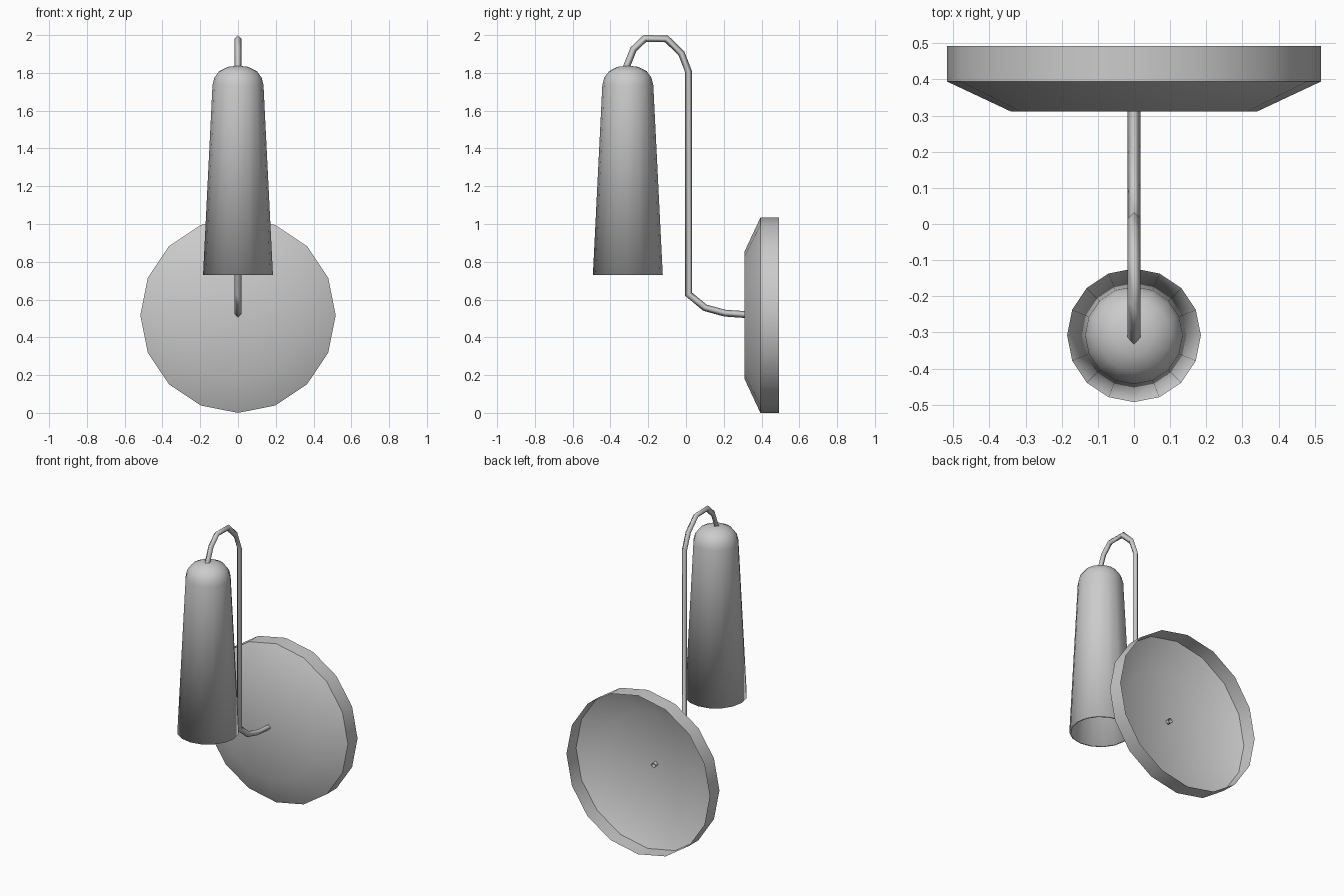
import bpy, bmesh, math
from mathutils import Vector, Matrix

if "Cube" in bpy.data.objects:
    bpy.data.objects.remove(bpy.data.objects["Cube"])


def make_object(name, bm, angle):
    bmesh.ops.recalc_face_normals(bm, faces=bm.faces)
    me = bpy.data.meshes.new(name)
    bm.to_mesh(me)
    bm.free()
    ob = bpy.data.objects.new(name, me)
    bpy.context.collection.objects.link(ob)
    bpy.ops.object.select_all(action='DESELECT')
    ob.select_set(True)
    bpy.context.view_layer.objects.active = ob
    bpy.ops.object.shade_smooth_by_angle(angle=math.radians(angle))
    return ob


def lathe(name, profile, matrix, sides=16):
    """Revolve (radius, height) points around the local z axis."""
    bm = bmesh.new()
    verts = [bm.verts.new((r, 0, h)) for r, h in profile]
    edges = [bm.edges.new(p) for p in zip(verts, verts[1:])]
    bmesh.ops.spin(bm, geom=verts + edges, axis=(0, 0, 1), cent=(0, 0, 0),
                   angle=math.tau, steps=sides, use_duplicate=False)
    bmesh.ops.remove_doubles(bm, verts=bm.verts, dist=0.0005)
    bm.transform(matrix)
    return make_object(name, bm, 40)


def square_tube(name, path, r):
    """Sweep a diamond section along a path of (y, z) points with mitred bends."""
    pts = [Vector(p) for p in path]
    dirs = [(b - a).normalized() for a, b in zip(pts, pts[1:])]
    bm = bmesh.new()
    rings = []
    for i, p in enumerate(pts):
        d0, d1 = dirs[max(i - 1, 0)], dirs[min(i, len(dirs) - 1)]
        t = (d0 + d1).normalized()
        n = Vector((-t.y, t.x)) * (r / t.dot(d0))
        rings.append([bm.verts.new(c) for c in (
            (r, p.x, p.y), (0, p.x + n.x, p.y + n.y),
            (-r, p.x, p.y), (0, p.x - n.x, p.y - n.y))])
    for a, b in zip(rings, rings[1:]):
        for k in range(4):
            m = (k + 1) % 4
            bm.faces.new((a[k], a[m], b[m], b[k]))
    return make_object(name, bm, 120)


# Wall plate: shallow dish, open at the back
lathe("wall_plate", [(0.517, -0.493), (0.517, -0.394), (0.34, -0.311), (0, -0.311)],
      Matrix.Translation((0, 0, 0.517)) @ Matrix.Rotation(math.radians(90), 4, 'X'))

# Lamp shade: tapered hollow sleeve with a domed top
shade = lathe("lamp_shade", [(0.185, 0.73), (0.135, 1.735), (0.125, 1.775),
                             (0.1, 1.809), (0.055, 1.832), (0, 1.838)],
              Matrix.Translation((0, -0.308, 0)))
wall = shade.modifiers.new("wall", 'SOLIDIFY')
wall.thickness = 0.012
wall.offset = -1

# Bent arm from the plate up and over into the shade
square_tube("arm", [(0.335, 0.519), (0.206, 0.528), (0.10, 0.557), (0.014, 0.628),
                    (0.014, 1.805), (-0.024, 1.903), (-0.103, 1.98),
                    (-0.218, 1.982), (-0.278, 1.925), (-0.318, 1.825)], 0.018)
